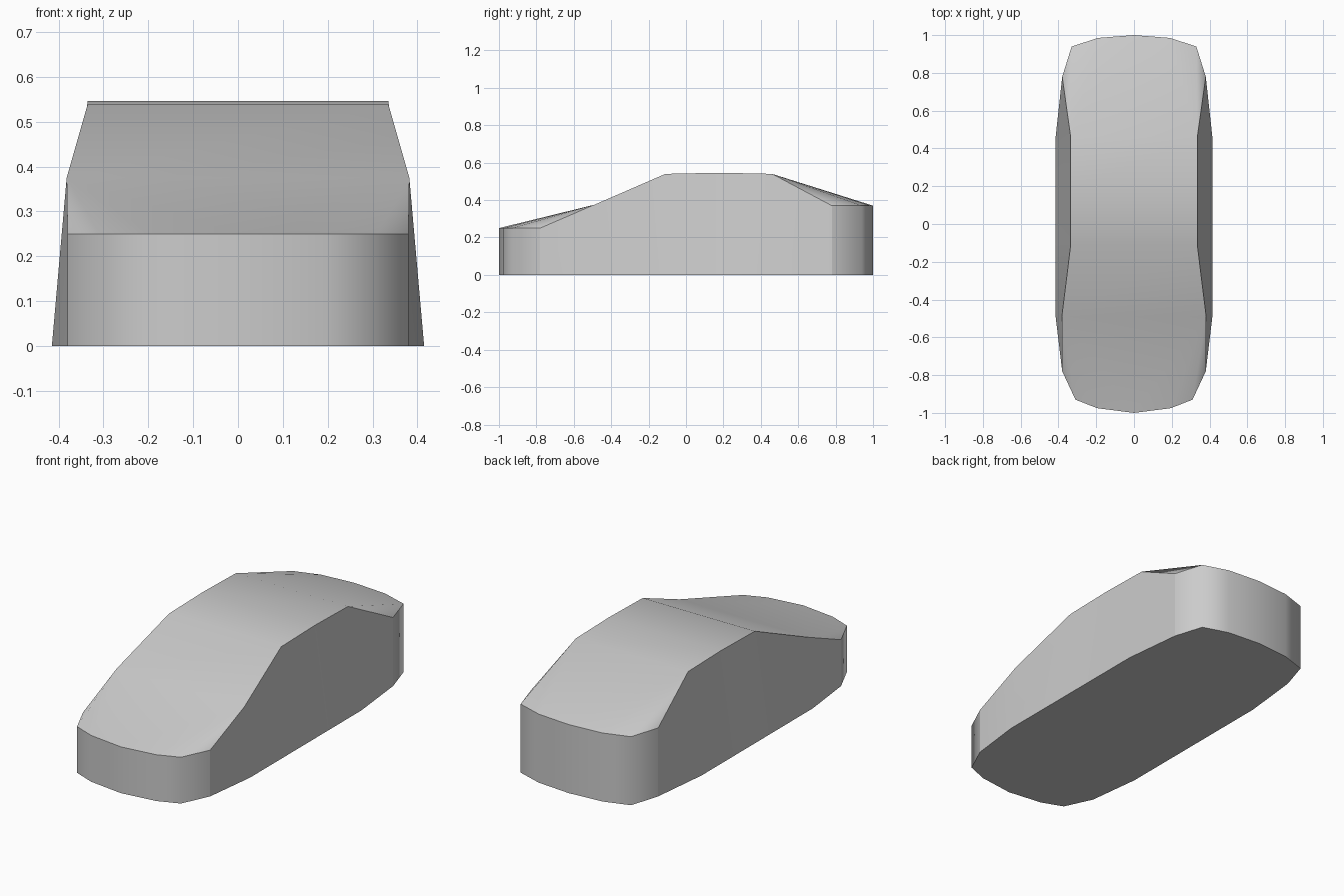
import bpy
import bmesh

if "Cube" in bpy.data.objects:
    bpy.data.objects.remove(bpy.data.objects["Cube"])

# Side stations: y, sill half width, top half width, top height
stations = [
    (-0.78, 0.38, 0.38, 0.25),
    (-0.49, 0.415, 0.382, 0.375),
    (-0.11, 0.415, 0.335, 0.54),
    (0.18, 0.415, 0.335, 0.546),
    (0.46, 0.415, 0.335, 0.54),
    (0.78, 0.38, 0.38, 0.37),
]
# Rounded bumper outlines, from side corner towards the centre line
nose = [(0.31, -0.93), (0.195, -0.975), (0, -1)]
tail = [(0.33, 0.94), (0.19, 0.985), (0, 1)]

bm = bmesh.new()
cache = {}
group = {}


def vert(co):
    key = tuple(round(c, 4) for c in co)
    if key not in cache:
        cache[key] = bm.verts.new(key)
    return cache[key]


def face(name, *points):
    group[bm.faces.new([vert(p) for p in points])] = name


def end_cap(name, s, outline, z, corner, base):
    """Bumper wall and the fan-shaped deck above it, for one half."""
    ring = [base] + outline
    for (x0, y0), (x1, y1) in zip(ring, ring[1:]):
        a, b = (s * x0, y0), (s * x1, y1)
        face(name, (*a, 0), (*b, 0), (*b, z), (*a, z))
        face("top", corner, (*a, z), (*b, z))


for s in (-1, 1):
    # Body sides
    for (y0, b0, t0, z0), (y1, b1, t1, z1) in zip(stations, stations[1:]):
        face(f"side{s}", (s * b0, y0, 0), (s * b1, y1, 0),
             (s * t1, y1, z1), (s * t0, y0, z0))
    # Nose and tail
    for name, outline, inner, outer in (("nose", nose, stations[1], stations[0]),
                                        ("tail", tail, stations[4], stations[5])):
        end_cap(name, s, outline, outer[3],
                (s * inner[2], inner[0], inner[3]), (outer[1], outer[0]))

# Windscreen and roof strips
for (y0, _, t0, z0), (y1, _, t1, z1) in zip(stations[1:4], stations[2:5]):
    face("top", (-t0, y0, z0), (t0, y0, z0), (t1, y1, z1), (-t1, y1, z1))

# Central bonnet and rear deck triangles
for (y, _, t, z), tip in ((stations[1], (0, -1, 0.25)), (stations[4], (0, 1, 0.37))):
    face("top", (-t, y, z), (t, y, z), tip)

# Flat floor
right = nose[::-1] + [(b, y) for y, b, _, _ in stations] + tail
left = [(-x, y) for x, y in right[-2:0:-1]]
face("floor", *[(x, y, 0) for x, y in right + left])

bmesh.ops.recalc_face_normals(bm, faces=bm.faces[:])

# Smooth within each panel, sharp between panels
for f in bm.faces:
    f.smooth = True
for e in bm.edges:
    e.smooth = len({group[f] for f in e.link_faces}) == 1

mesh = bpy.data.meshes.new("car_body")
bm.to_mesh(mesh)
bm.free()
bpy.context.collection.objects.link(bpy.data.objects.new("car_body", mesh))
